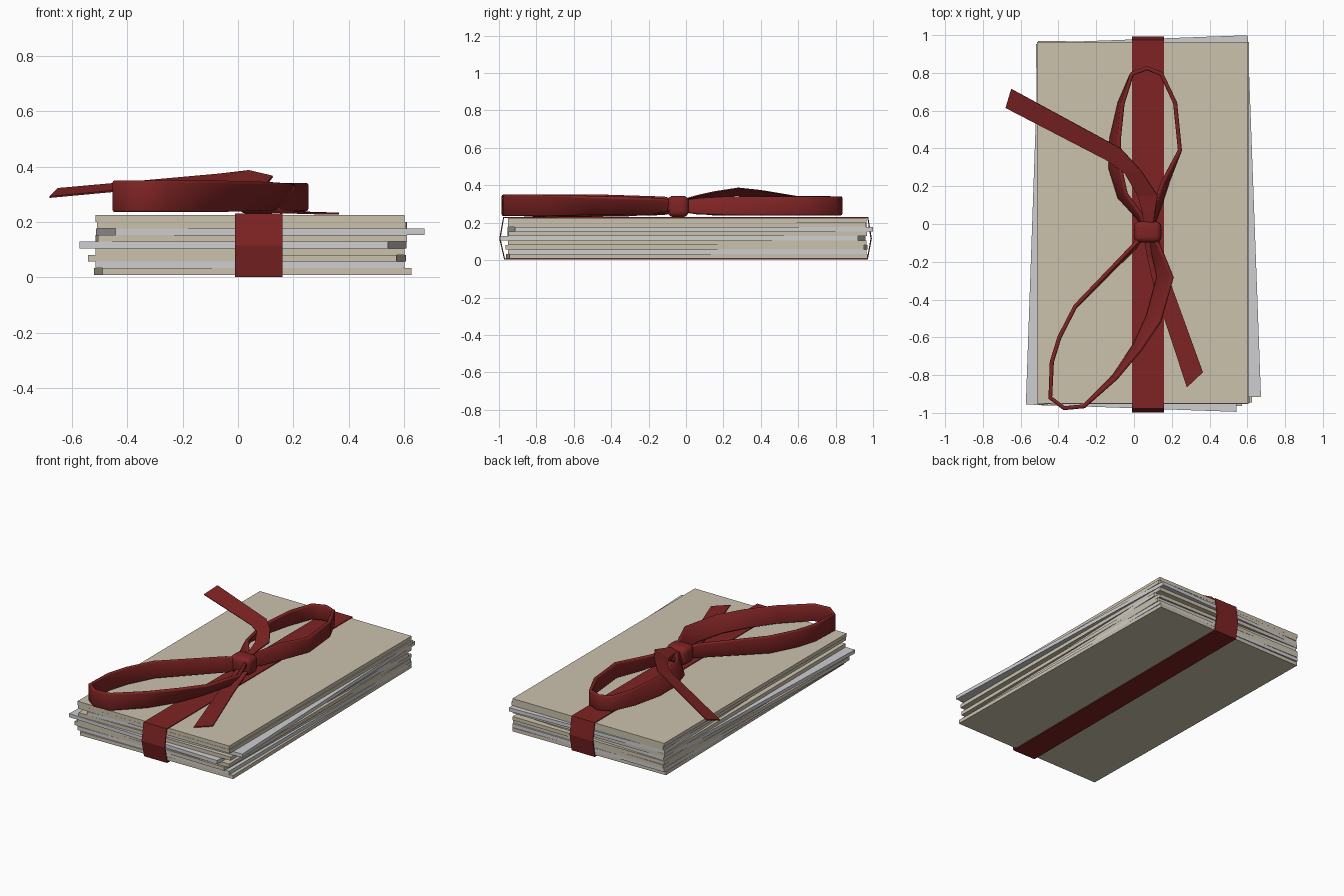
import bpy, bmesh, math
from mathutils import Vector, Matrix

if "Cube" in bpy.data.objects:
    bpy.data.objects.remove(bpy.data.objects["Cube"])


def material(name, rgb):
    m = bpy.data.materials.new(name)
    m.diffuse_color = (*rgb, 1)
    m.use_nodes = True
    m.node_tree.nodes["Principled BSDF"].inputs["Base Color"].default_value = m.diffuse_color
    return m


BEIGE = material("beige paper", (0.60, 0.54, 0.42))
GREY = material("pale grey paper", (0.62, 0.62, 0.64))
RED = material("dark red ribbon", (0.21, 0.017, 0.017))


def finish(name, bm, mat):
    bmesh.ops.recalc_face_normals(bm, faces=bm.faces)
    me = bpy.data.meshes.new(name)
    bm.to_mesh(me)
    bm.free()
    me.materials.append(mat)
    ob = bpy.data.objects.new(name, me)
    bpy.context.collection.objects.link(ob)
    return ob


def box(name, centre, size, angle, mat):
    bm = bmesh.new()
    bmesh.ops.create_cube(bm, size=1)
    bmesh.ops.scale(bm, vec=size, verts=bm.verts)
    bmesh.ops.rotate(bm, matrix=Matrix.Rotation(math.radians(angle), 3, 'Z'), verts=bm.verts)
    bmesh.ops.translate(bm, vec=centre, verts=bm.verts)
    return finish(name, bm, mat)


def strip(name, left, right, thick, closed=False, rounded=False):
    """Ribbon between two edge lines, thickened; optionally with soft edges."""
    bm = bmesh.new()
    a = [bm.verts.new(p) for p in left]
    b = [bm.verts.new(p) for p in right]
    n = len(a)
    for i in range(n if closed else n - 1):
        j = (i + 1) % n
        bm.faces.new((a[i], a[j], b[j], b[i]))
    ob = finish(name, bm, RED)
    sol = ob.modifiers.new("thickness", 'SOLIDIFY')
    sol.thickness = thick
    sol.offset = 0
    if rounded:
        ob.data.shade_smooth()
        bev = ob.modifiers.new("soft edge", 'BEVEL')
        bev.width = thick * 0.35
        bev.segments = 2
        bev.limit_method = 'ANGLE'
        bev.angle_limit = math.radians(60)
    return ob


def bow_loop(name, pts):
    """pts: x, y, z, half width, lean in degrees from upright."""
    left, right = [], []
    for i, (x, y, z, hw, lean) in enumerate(pts):
        p, q = pts[max(i - 1, 0)], pts[min(i + 1, len(pts) - 1)]
        side = Vector((q[1] - p[1], p[0] - q[0], 0)).normalized()
        t = math.radians(lean)
        off = (Vector((0, 0, math.cos(t))) + side * math.sin(t)) * hw
        c = Vector((x, y, z))
        left.append(c + off)
        right.append(c - off)
    strip(name, left, right, 0.022, rounded=True)


# stack of letters, bottom to top: centre x, centre y, turn, paper
T = 0.0239
letters = [
    (0.053, 0.004, 0.9, BEIGE), (0.043, 0.007, 0.0, GREY), (0.032, 0.003, -1.0, BEIGE),
    (0.043, 0.007, 0.0, BEIGE), (0.018, -0.018, -2.0, GREY), (0.048, 0.006, 0.3, BEIGE),
    (0.080, 0.022, 2.1, GREY), (0.050, 0.006, -0.1, BEIGE), (0.043, 0.007, 0.0, BEIGE)]
for i, (x, y, turn, mat) in enumerate(letters):
    box(f"letter_{i + 1}", (x, y, 0.0095 + T * (i + 0.5)), (1.115, 1.915, T), turn, mat)

# ribbon wrapped round the stack
prof = [(-0.970, 0.005), (-0.995, 0.115), (-0.975, 0.229),
        (0.972, 0.229), (0.990, 0.115), (0.970, 0.005)]
strip("wrap_ribbon", [(-0.01, y, z) for y, z in prof],
      [(0.16, y, z) for y, z in prof], 0.007, closed=True)

# knot
knot = box("knot", (0.0725, -0.042, 0.287), (0.145, 0.113, 0.114), 0, RED)
knot.data.shade_smooth()
bev = knot.modifiers.new("round", 'BEVEL')
bev.width = 0.032
bev.segments = 4

# bow loops standing on edge
bow_loop("back_loop", [
    (0.06, -0.03, .288, .030, 0), (0.03, 0.04, .288, .040, 20), (-0.06, 0.15, .29, .054, 25),
    (-0.10, 0.30, .29, .056, 32), (-0.10, 0.45, .29, .056, 25), (-0.068, 0.64, .29, .053, 10),
    (-0.01, 0.795, .29, .051, 0), (0.068, 0.825, .29, .051, 0), (0.145, 0.795, .29, .051, 0),
    (0.218, 0.64, .29, .051, 0), (0.243, 0.39, .29, .051, 0), (0.165, 0.22, .29, .052, 15),
    (0.11, 0.06, .288, .045, 20), (0.09, -0.03, .288, .030, 0)])
bow_loop("front_loop", [
    (0.06, -0.04, .288, .030, 0), (0.0, -0.12, .290, .050, 8), (-0.31, -0.435, .293, .057, 0),
    (-0.395, -0.60, .293, .057, 0), (-0.435, -0.73, .293, .057, 0), (-0.443, -0.92, .293, .057, 0),
    (-0.37, -0.975, .293, .057, 0), (-0.265, -0.965, .293, .057, 0), (-0.10, -0.81, .293, .057, 8),
    (0.02, -0.65, .293, .058, 22), (0.105, -0.50, .293, .060, 38), (0.165, -0.28, .29, .060, 42),
    (0.12, -0.14, .288, .048, 30), (0.09, -0.04, .288, .030, 0)])

# loose tails with slanted ends
strip("back_tail",
      [(0.10, -0.03, .32), (0.11, 0.06, .345), (0.125, 0.15, .365), (0.04, 0.28, .385),
       (-0.07, 0.40, .372), (-0.65, 0.715, .320)],
      [(0.05, -0.03, .31), (0.045, 0.06, .325), (0.02, 0.15, .335), (-0.05, 0.27, .345),
       (-0.14, 0.335, .340), (-0.68, 0.615, .290)], 0.006)
strip("front_tail",
      [(0.13, -0.06, .27), (0.155, -0.18, .245), (0.20, -0.33, .236), (0.365, -0.785, .231)],
      [(0.05, -0.06, .27), (0.07, -0.18, .245), (0.11, -0.35, .236), (0.28, -0.865, .231)], 0.006)
